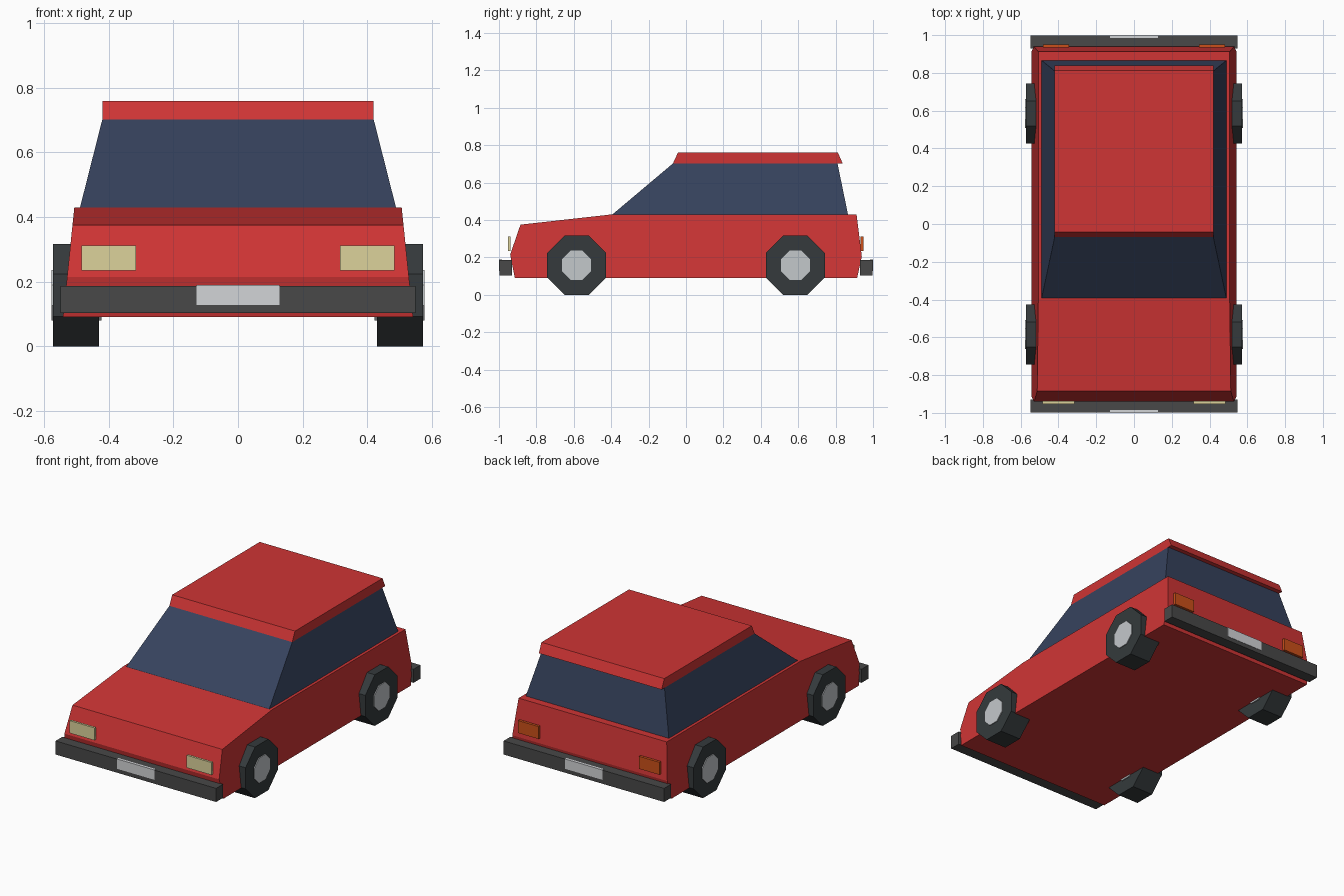
import bpy, bmesh, math
from mathutils import Matrix

if "Cube" in bpy.data.objects:
    bpy.data.objects.remove(bpy.data.objects["Cube"])


def material(name, rgb):
    m = bpy.data.materials.new(name)
    m.diffuse_color = (*rgb, 1)
    m.use_nodes = True
    m.node_tree.nodes["Principled BSDF"].inputs["Base Color"].default_value = m.diffuse_color
    return m


RED = material("red_paint", (0.62, 0.035, 0.035))
GLASS = material("dark_glass", (0.037, 0.055, 0.11))
TYRE = material("tyre_rubber", (0.035, 0.042, 0.045))
HUB = material("hub_metal", (0.55, 0.58, 0.6))
BUMPER = material("bumper_grey", (0.065, 0.065, 0.065))
PLATE = material("plate_white", (0.65, 0.66, 0.68))
LAMP = material("lamp_cream", (0.72, 0.65, 0.33))
TAIL = material("lamp_orange", (0.6, 0.08, 0.01))


def finish(name, bm, mat):
    bmesh.ops.recalc_face_normals(bm, faces=bm.faces)
    me = bpy.data.meshes.new(name)
    bm.to_mesh(me)
    bm.free()
    me.materials.append(mat)
    ob = bpy.data.objects.new(name, me)
    bpy.context.collection.objects.link(ob)
    return ob


def side_profile(name, points, half_width, mat):
    """Span a (y, z) outline across the car; half_width(z) gives the tumblehome."""
    bm = bmesh.new()
    left = [bm.verts.new((-half_width(z), y, z)) for y, z in points]
    right = [bm.verts.new((half_width(z), y, z)) for y, z in points]
    bm.faces.new(left)
    bm.faces.new(right)
    for i in range(len(points)):
        j = (i + 1) % len(points)
        bm.faces.new((left[i], left[j], right[j], right[i]))
    return finish(name, bm, mat)


def box(name, x, y, z, mat):
    bm = bmesh.new()
    bmesh.ops.create_cube(bm, size=1)
    for v in bm.verts:
        v.co = [(a + b) / 2 + c * (b - a) for c, (a, b) in zip(v.co, (x, y, z))]
    return finish(name, bm, mat)


def octagon(name, x0, x1, y, z, apothem, mat):
    """Eight-sided disc along x with a flat resting on the ground."""
    bm = bmesh.new()
    r = apothem / math.cos(math.pi / 8)
    bmesh.ops.create_cone(bm, cap_ends=True, segments=8, radius1=r, radius2=r, depth=abs(x1 - x0),
                          matrix=Matrix.Rotation(math.pi / 8, 4, 'X') @ Matrix.Rotation(math.pi / 2, 4, 'Y'))
    # align flats to the ground whatever the cone's starting angle
    top = max(v.co.z for v in bm.verts)
    if top > apothem + 1e-4:
        bmesh.ops.rotate(bm, verts=bm.verts, matrix=Matrix.Rotation(math.pi / 8, 3, 'X'))
    bmesh.ops.translate(bm, verts=bm.verts, vec=((x0 + x1) / 2, y, z))
    return finish(name, bm, mat)


# Body shell, glasshouse and roof
side_profile("body", [(-0.915, 0.09), (-0.94, 0.215), (-0.885, 0.375), (-0.395, 0.43),
                      (0.912, 0.43), (0.94, 0.205), (0.915, 0.09)],
             lambda z: 0.542 - 0.104 * (z - 0.09), RED)
side_profile("windows", [(-0.393, 0.43), (-0.07, 0.702), (0.81, 0.702), (0.866, 0.43)],
             lambda z: 0.489 - 0.069 * (z - 0.43) / 0.272, GLASS)
side_profile("roof", [(-0.07, 0.702), (-0.043, 0.76), (0.812, 0.76), (0.838, 0.702)],
             lambda z: 0.42, RED)

# Wheels and hubs
for end, y in (("front", -0.585), ("rear", 0.585)):
    for side, s in (("left", -1), ("right", 1)):
        octagon(f"{end}_{side}_tyre", s * 0.43, s * 0.572, y, 0.158, 0.158, TYRE)
        octagon(f"{end}_{side}_hub", s * 0.423, s * 0.577, y, 0.158, 0.078, HUB)

# Bumpers and number plates
for end, s in (("front", -1), ("rear", 1)):
    box(f"{end}_bumper", (-0.549, 0.549), sorted((s * 0.93, s * 0.998)), (0.103, 0.187), BUMPER)
    box(f"{end}_plate", (-0.128, 0.128), sorted((s * 0.985, s * 1.0)), (0.128, 0.189), PLATE)

# Lamps
for side, s in (("left", -1), ("right", 1)):
    box(f"{side}_headlight", sorted((s * 0.315, s * 0.485)), (-0.952, -0.938), (0.235, 0.312), LAMP)
    box(f"{side}_tail_light", sorted((s * 0.343, s * 0.483)), (0.934, 0.95), (0.235, 0.312), TAIL)
